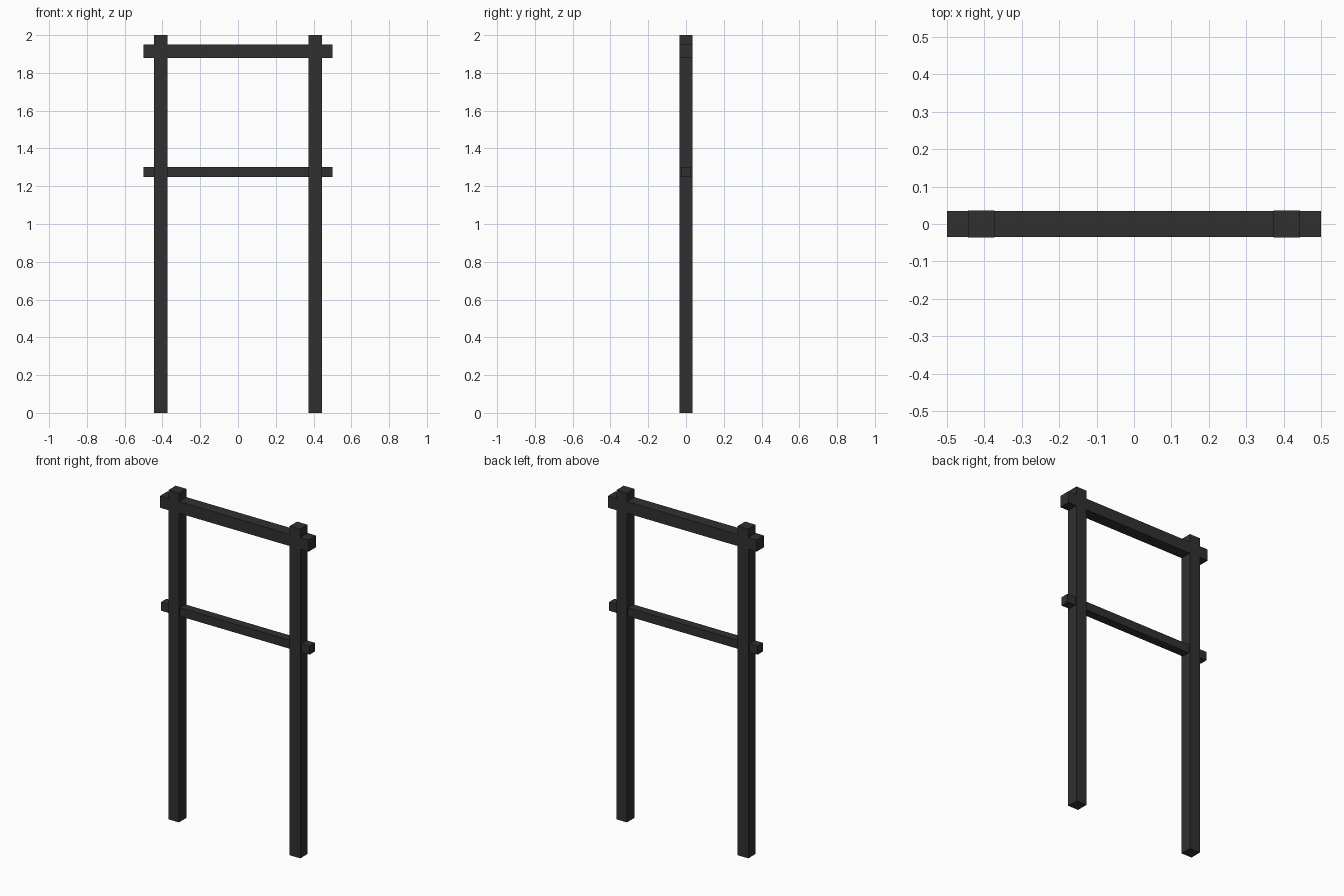
import bpy

if "Cube" in bpy.data.objects:
    bpy.data.objects.remove(bpy.data.objects["Cube"])

mat = bpy.data.materials.new("dark_timber")
mat.diffuse_color = (0.03, 0.03, 0.03, 1)
mat.use_nodes = True
mat.node_tree.nodes["Principled BSDF"].inputs["Base Color"].default_value = mat.diffuse_color


def box(name, center, size):
    bpy.ops.mesh.primitive_cube_add(size=1, location=center)
    ob = bpy.context.object
    ob.name = name
    ob.scale = size
    bpy.ops.object.transform_apply(location=False, rotation=False, scale=True)
    ob.data.materials.append(mat)
    return ob


# Two upright posts
for side, x in (("left", -0.408), ("right", 0.408)):
    box(side + "_post", (x, 0, 1.0), (0.071, 0.071, 2.0))

# Thick top beam, nearly flush with the posts
box("top_beam", (0, 0, 1.914), (1.0, 0.0708, 0.071))

# Thinner lower rail passing through the posts
box("lower_rail", (0, 0, 1.275), (1.0, 0.052, 0.052))
